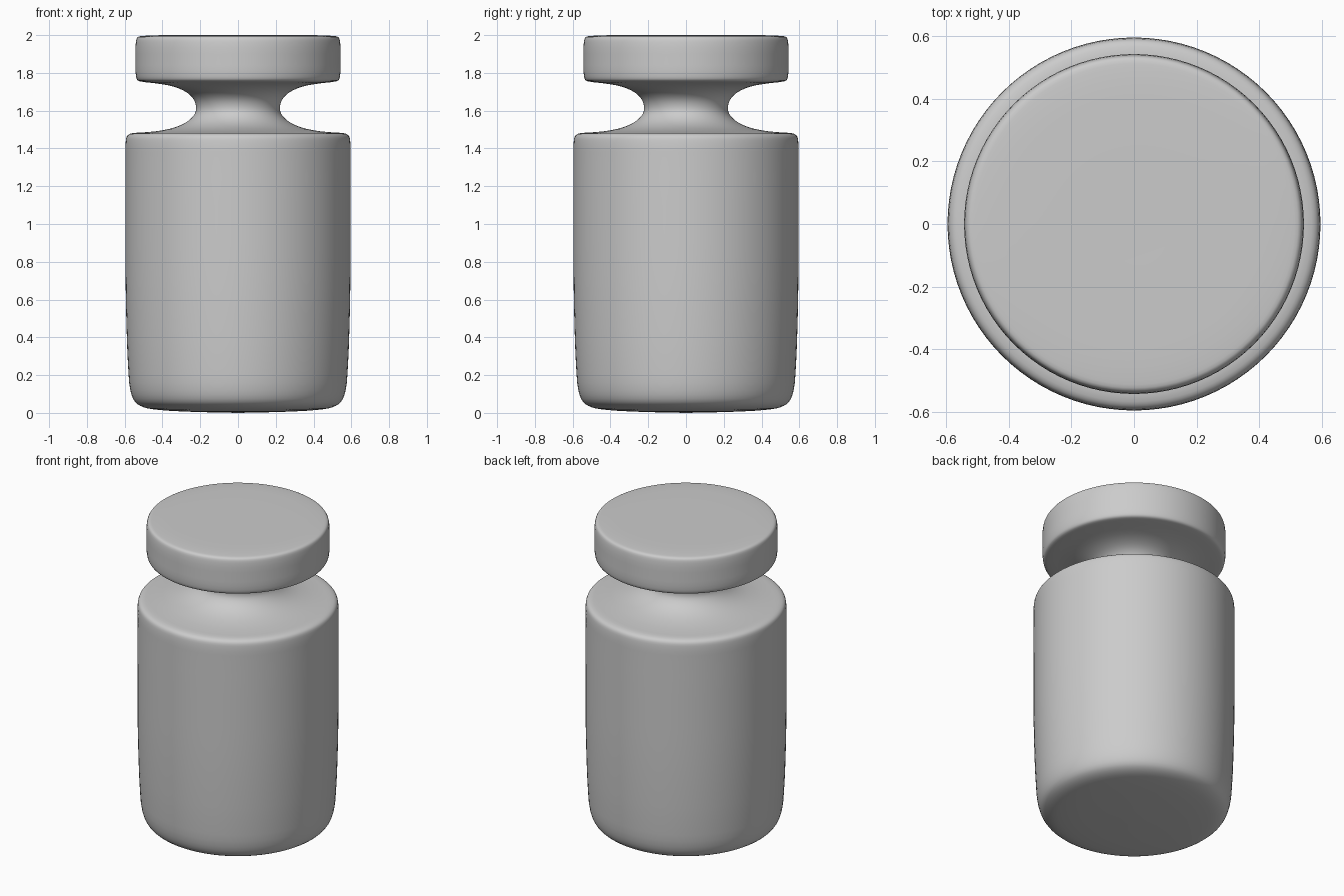
import bpy, bmesh
from math import tau
from mathutils import Vector

if "Cube" in bpy.data.objects:
    bpy.data.objects.remove(bpy.data.objects["Cube"])

STEPS = 96

# Half profile (radius, height), from the base centre to the top centre
profile = [
    (0, 0), (0.25, 0.006), (0.42, 0.016), (0.50, 0.03), (0.545, 0.058),
    (0.57, 0.12), (0.582, 0.25), (0.59, 0.45), (0.595, 0.70), (0.596, 1.00),
    (0.596, 1.35), (0.595, 1.43), (0.588, 1.465), (0.568, 1.479),
    (0.50, 1.485), (0.42, 1.493), (0.33, 1.513), (0.265, 1.545),
    (0.228, 1.585), (0.222, 1.62), (0.235, 1.66), (0.272, 1.697),
    (0.34, 1.727), (0.43, 1.744), (0.50, 1.752), (0.532, 1.761),
    (0.541, 1.79), (0.543, 1.87), (0.541, 1.96), (0.532, 1.989),
    (0.50, 1.996), (0.35, 2.0), (0, 2.0),
]


def smooth_curve(points, cuts=3):
    """Refine the profile with a centripetal Catmull-Rom spline."""
    p = [Vector(q) for q in points]
    p = [2 * p[0] - p[1]] + p + [2 * p[-1] - p[-2]]
    out = []
    for a, b, c, d in zip(p, p[1:], p[2:], p[3:]):
        t1 = (b - a).length ** 0.5
        t2 = t1 + (c - b).length ** 0.5
        t3 = t2 + (d - c).length ** 0.5
        for i in range(cuts):
            t = t1 + (t2 - t1) * i / cuts
            a1 = a.lerp(b, t / t1)
            a2 = b.lerp(c, (t - t1) / (t2 - t1))
            a3 = c.lerp(d, (t - t2) / (t3 - t2))
            b1 = a1.lerp(a2, t / t2)
            b2 = a2.lerp(a3, (t - t1) / (t3 - t1))
            out.append(b1.lerp(b2, (t - t1) / (t2 - t1)))
    return out + [p[-2]]


def lathe(name, points):
    bm = bmesh.new()
    verts = [bm.verts.new((max(r, 0), 0, z)) for r, z in points]
    edges = [bm.edges.new(e) for e in zip(verts, verts[1:])]
    bmesh.ops.spin(bm, geom=verts + edges, cent=(0, 0, 0), axis=(0, 0, 1),
                   angle=tau, steps=STEPS, use_merge=True)
    bmesh.ops.remove_doubles(bm, verts=bm.verts, dist=0.0001)
    bmesh.ops.recalc_face_normals(bm, faces=bm.faces)
    for f in bm.faces:
        f.smooth = True
    mesh = bpy.data.meshes.new(name)
    bm.to_mesh(mesh)
    bm.free()
    obj = bpy.data.objects.new(name, mesh)
    bpy.context.collection.objects.link(obj)
    return obj


# Cylindrical body, waisted neck and disc knob turned as one solid piece
lathe("knobbed_weight", smooth_curve(profile))
